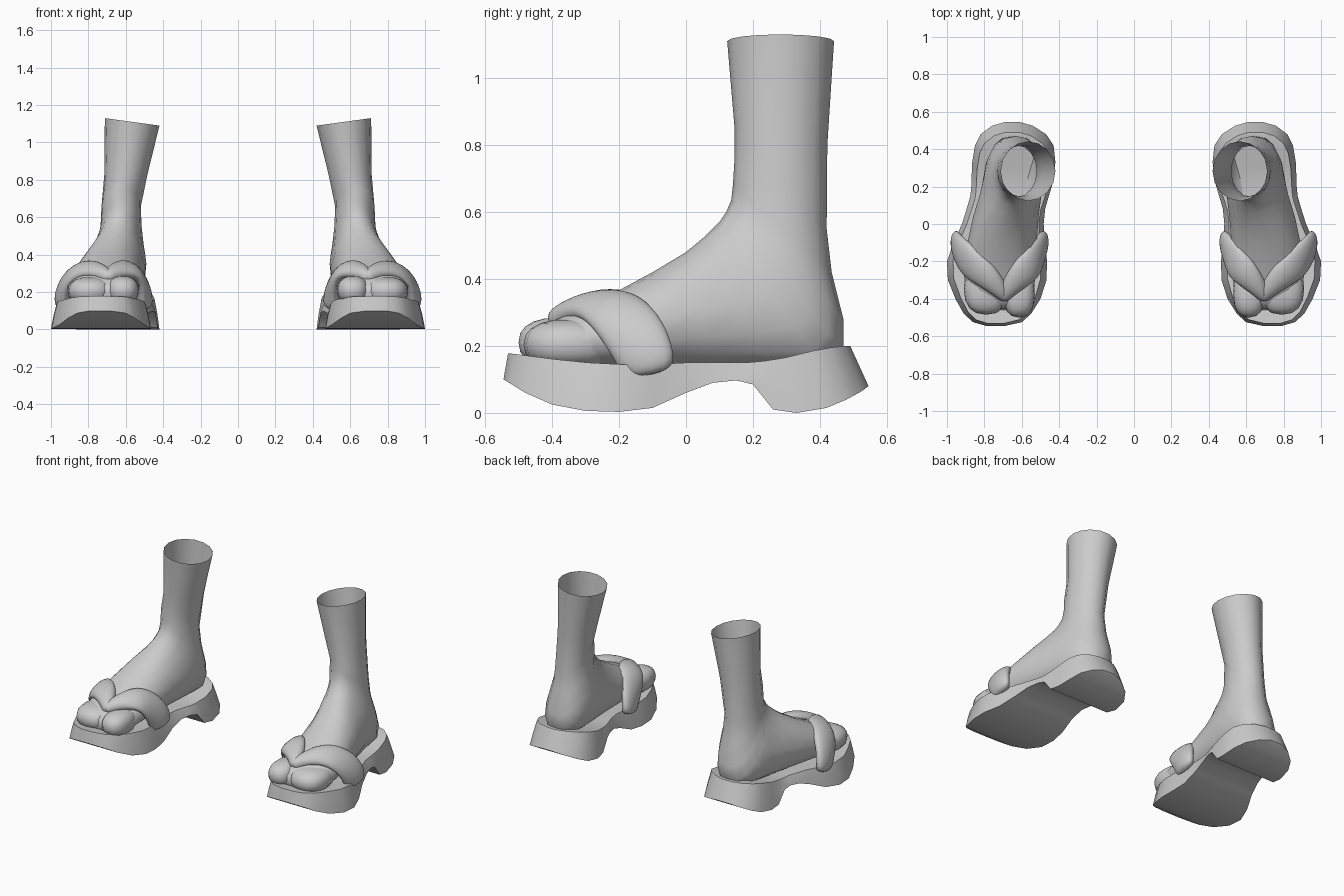
import bpy, bmesh, math
from mathutils import Vector

cube = bpy.data.objects.get("Cube")
if cube:
    bpy.data.objects.remove(cube)

grey = bpy.data.materials.new("plain_grey")
grey.use_nodes = True
grey.diffuse_color = (0.6, 0.6, 0.6, 1)
bsdf = next(n for n in grey.node_tree.nodes if n.type == 'BSDF_PRINCIPLED')
bsdf.inputs["Base Color"].default_value = (0.6, 0.6, 0.6, 1)


def loft(name, rings, side, cap_start=True, cap_end=True, subsurf=0, angle=50):
    """Skin a list of equal-sized rings; side -1 mirrors the part to -x."""
    bm = bmesh.new()
    rows = [[bm.verts.new((p[0] * side, p[1], p[2])) for p in r] for r in rings]
    n = len(rows[0])
    for a, b in zip(rows, rows[1:]):
        for i in range(n):
            j = (i + 1) % n
            bm.faces.new((a[i], a[j], b[j], b[i]))
    if cap_start:
        bm.faces.new(rows[0])
    if cap_end:
        bm.faces.new(rows[-1])
    bmesh.ops.recalc_face_normals(bm, faces=bm.faces)
    me = bpy.data.meshes.new(name)
    bm.to_mesh(me)
    bm.free()
    ob = bpy.data.objects.new(name, me)
    bpy.context.collection.objects.link(ob)
    finish(ob, angle)
    if subsurf:
        ob.modifiers.new("Smooth", 'SUBSURF').levels = subsurf
        ob.modifiers["Smooth"].render_levels = subsurf


def finish(ob, angle):
    ob.data.materials.append(grey)
    bpy.ops.object.select_all(action='DESELECT')
    ob.select_set(True)
    bpy.context.view_layer.objects.active = ob
    bpy.ops.object.shade_smooth_by_angle(angle=math.radians(angle))


def power(v, p):
    return math.copysign(abs(v) ** (2 / p), v)


# Foot and leg rings: back/bottom y z, front/top y z, inner x, outer x, squareness
FOOT = [
    (-0.46, .16, -0.455, .23, .60, .80, 2.2),
    (-0.43, .14, -0.42, .265, .56, .85, 2.3),
    (-0.36, .13, -0.35, .30, .535, .895, 2.4),
    (-0.25, .13, -0.23, .35, .525, .915, 2.4),
    (-0.10, .13, -0.10, .42, .52, .89, 2.4),
    (0.08, .13, 0.00, .48, .51, .86, 2.4),
    (0.25, .13, 0.06, .53, .495, .825, 2.4),
    (0.42, .13, 0.10, .57, .49, .80, 2.4),
    (0.47, .19, 0.12, .60, .495, .78, 2.4),
    (0.47, .28, 0.135, .635, .505, .755, 2.3),
    (0.435, .42, 0.14, .68, .515, .735, 2.1),
    (0.42, .55, 0.145, .76, .52, .73, 2.0),
    (0.422, .80, 0.145, .85, .485, .715, 2.0),
    (0.442, 1.11, 0.123, 1.11, .42, .712, 2.0),
]


def foot_rings(n=16):
    rings = []
    for k, (yb, zb, yt, zt, xi, xo, p) in enumerate(FOOT):
        ring = []
        for i in range(n):
            a = 2 * math.pi * i / n
            u, v = power(math.cos(a), p), power(math.sin(a), p)
            taper = 1 - 0.25 * max(v, 0) * (p - 2) / 0.4
            tilt = 0.02 * u if k == len(FOOT) - 1 else 0
            t = (v + 1) / 2
            ring.append(((xi + xo) / 2 + (xo - xi) / 2 * u * taper,
                         yb + (yt - yb) * t, zb + (zt - zb) * t + tilt))
        rings.append(ring)
    return rings


# Sole stations: y, inner x, outer x, bottom z, top z
SOLE = [
    (-.545, .69, .79, .10, .178), (-.525, .60, .86, .088, .176),
    (-.48, .55, .91, .06, .17), (-.40, .50, .955, .025, .16),
    (-.30, .468, .995, .006, .15), (-.20, .465, 1.0, .003, .145),
    (-.10, .475, .965, .015, .145), (0, .483, .92, .06, .15),
    (.08, .475, .895, .09, .15), (.15, .455, .875, .097, .15),
    (.20, .44, .87, .085, .15), (.26, .43, .868, .01, .155),
    (.33, .42, .865, .0, .165), (.42, .43, .85, .015, .185),
    (.48, .47, .82, .04, .195), (.525, .54, .76, .065, .20),
    (.545, .61, .69, .08, .20),
]


def sole_rings():
    rings = []
    for y, xi, xo, zb, zt in SOLE:
        c, h = (xi + xo) / 2, (xo - xi) / 2
        yt = y * (0.9 if y > 0 else 0.975)
        ym, zm, hm = (y + yt) / 2, (zb + zt) / 2, h * 0.95
        rings.append([(c - h, y, zb), (c + h, y, zb), (c + hm, ym, zm),
                      (c + h * .88, yt, zt), (c - h * .88, yt, zt), (c - hm, ym, zm)])
    return rings


# Padded strap: flattened oval swept along a path over the foot
INNER = [(.70, -.40, .26), (.68, -.36, .295), (.62, -.29, .325), (.56, -.225, .322),
         (.515, -.16, .25), (.495, -.12, .17), (.50, -.11, .11)]
OUTER = [(.685, -.40, .26), (.71, -.36, .295), (.78, -.285, .328), (.86, -.22, .315),
         (.92, -.16, .25), (.945, -.12, .17), (.935, -.11, .11)]
WIDTH = [.03, .045, .075, .095, .10, .095, .085]


def strap_rings(path, n=10):
    pts = [Vector(p) for p in path]
    rings = []
    for k, p in enumerate(pts):
        t = (pts[min(k + 1, len(pts) - 1)] - pts[max(k - 1, 0)]).normalized()
        out = Vector(((p.x - .70) * .8, -.04, max(p.z - .15, 0)))
        out = (out - t * out.dot(t)).normalized()
        across = t.cross(out)
        rings.append([p + across * (WIDTH[k] * math.cos(2 * math.pi * i / n))
                      + out * (.042 * math.sin(2 * math.pi * i / n)) for i in range(n)])
    return rings


# Toe lobes: centre and radii
TOES = {"big_toe": ((.615, -.375, .21), (.085, .125, .075)),
        "outer_toes": ((.79, -.345, .205), (.12, .14, .075))}


def toe(name, centre, radii, side):
    bm = bmesh.new()
    bmesh.ops.create_uvsphere(bm, u_segments=16, v_segments=10, radius=1)
    for v in bm.verts:
        v.co = Vector([c + r * power(q, 2.4) for c, r, q in zip(centre, radii, v.co)])
        v.co.x *= side
    bmesh.ops.recalc_face_normals(bm, faces=bm.faces)
    me = bpy.data.meshes.new(name)
    bm.to_mesh(me)
    bm.free()
    ob = bpy.data.objects.new(name, me)
    bpy.context.collection.objects.link(ob)
    finish(ob, 80)


for label, side in (("left", 1), ("right", -1)):
    loft(label + "_foot_and_leg", foot_rings(), side, cap_end=False, angle=70)
    loft(label + "_sandal_sole", sole_rings(), side, angle=40)
    loft(label + "_inner_strap", strap_rings(INNER), side, subsurf=2, angle=180)
    loft(label + "_outer_strap", strap_rings(OUTER), side, subsurf=2, angle=180)
    for toe_name, (centre, radii) in TOES.items():
        toe(label + "_" + toe_name, centre, radii, side)
